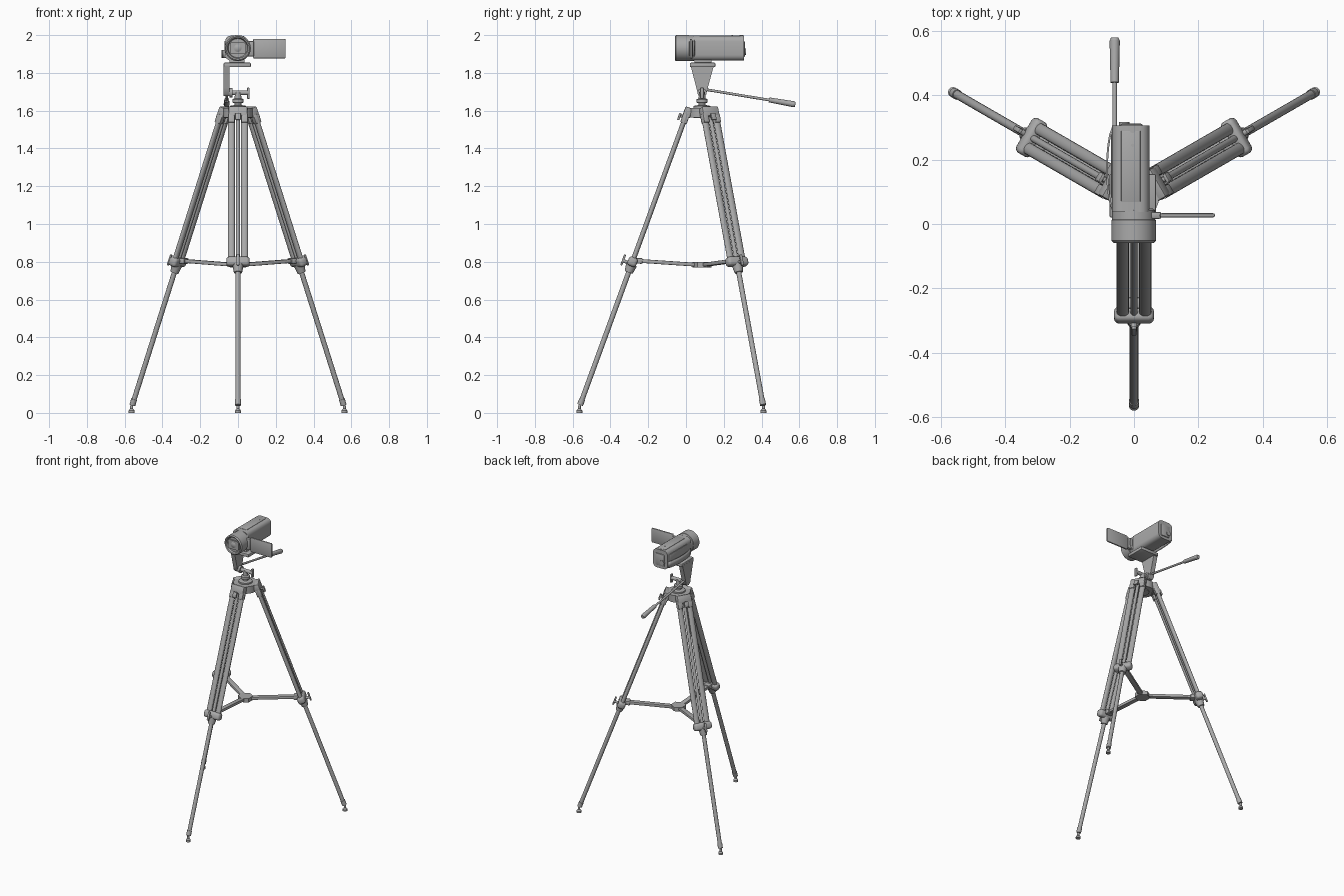
import bpy, bmesh, math
from mathutils import Matrix, Vector

if "Cube" in bpy.data.objects:
    bpy.data.objects.remove(bpy.data.objects["Cube"], do_unlink=True)

grey = bpy.data.materials.new("plain grey")
grey.use_nodes = True
grey.diffuse_color = (0.4, 0.4, 0.4, 1)
grey.node_tree.nodes["Principled BSDF"].inputs["Base Color"].default_value = grey.diffuse_color
parts = []
I = Matrix.Identity(4)


def finish(name, bm, mat=I):
    bm.transform(mat)
    bmesh.ops.recalc_face_normals(bm, faces=bm.faces)
    me = bpy.data.meshes.new(name)
    bm.to_mesh(me)
    bm.free()
    me.materials.append(grey)
    ob = bpy.data.objects.new(name, me)
    bpy.context.collection.objects.link(ob)
    parts.append(ob)
    return ob


def box(name, size, loc, mat=I, bevel=0.0, segs=2, axis=None):
    """Box; with an axis, only the edges along that axis are rounded."""
    bm = bmesh.new()
    bmesh.ops.create_cube(bm, size=1)
    bmesh.ops.scale(bm, vec=size, verts=bm.verts)
    if bevel:
        edges = [e for e in bm.edges if axis is None or
                 abs((e.verts[0].co - e.verts[1].co).normalized()[axis]) > 0.9]
        bmesh.ops.bevel(bm, geom=edges, offset=bevel, segments=segs, profile=0.5, affect='EDGES')
    return finish(name, bm, mat @ Matrix.Translation(loc))


def rod(name, p0, p1, r0, r1=None, mat=I, segs=16, squash=(1, 1)):
    """Round bar or cone between two points."""
    p0, p1 = Vector(p0), Vector(p1)
    d = p1 - p0
    bm = bmesh.new()
    bmesh.ops.create_cone(bm, cap_ends=True, segments=segs, radius1=r0,
                          radius2=r0 if r1 is None else r1, depth=d.length)
    bmesh.ops.scale(bm, vec=(squash[0], squash[1], 1), verts=bm.verts)
    rot = d.to_track_quat('Z', 'Y').to_matrix().to_4x4()
    return finish(name, bm, mat @ Matrix.Translation((p0 + p1) / 2) @ rot)


def prism(name, pts, x0, x1, mat=I):
    """Outline in the y-z plane extruded along x."""
    bm = bmesh.new()
    face = bm.faces.new([bm.verts.new((x0, y, z)) for y, z in pts])
    new = bmesh.ops.extrude_face_region(bm, geom=[face])["geom"]
    bmesh.ops.translate(bm, vec=(x1 - x0, 0, 0), verts=[v for v in new if isinstance(v, bmesh.types.BMVert)])
    return finish(name, bm, mat)


def lathe(name, pts, loc, mat=I, segs=40):
    """Profile of (radius, height) spun round the local z axis."""
    bm = bmesh.new()
    vs = [bm.verts.new((r, 0, h)) for r, h in pts]
    edges = [bm.edges.new(p) for p in zip(vs, vs[1:])]
    bmesh.ops.spin(bm, geom=vs + edges, cent=(0, 0, 0), axis=(0, 0, 1),
                   angle=math.tau, steps=segs, use_duplicate=False)
    bmesh.ops.remove_doubles(bm, verts=bm.verts, dist=1e-5)
    return finish(name, bm, Matrix.Translation(loc) @ mat)


# Tripod legs: local z runs up the leg, local -y points outward
CY, FOOT_R, TOP_R = 0.085, 0.65, 0.075
tilt = math.atan2(FOOT_R - TOP_R, 1.57)


def up(h):
    return (h - 0.03) / math.cos(tilt)


for side, turn in (("front", 0), ("left", 120), ("right", -120)):
    base = Matrix.Translation((0, CY, 0)) @ Matrix.Rotation(math.radians(turn), 4, 'Z')
    leg = base @ Matrix.Translation((0, -FOOT_R, 0.03)) @ Matrix.Rotation(-tilt, 4, 'X')

    # Foot and lower leg
    lathe(side + "_foot", [(0, 0), (0.016, 0), (0.016, 0.012), (0.008, 0.022), (0.008, 0.04), (0, 0.04)],
          base @ Vector((0, -FOOT_R, 0)), segs=16)
    rod(side + "_leg_end", (0, 0, 0.012), (0, 0, 0.045), 0.016, mat=leg)
    rod(side + "_lower_leg", (0, 0, 0.03), (0, 0, up(0.8)), 0.0135, mat=leg)

    # Upper leg: flattened outer tubes with a thin one between
    for s in (-1, 1):
        rod(side + "_upper_tube", (s * 0.035, 0, up(0.8)), (s * 0.035, 0, up(1.58)), 0.013,
            mat=leg, squash=(1.45, 1))
    rod(side + "_middle_tube", (0, 0, up(0.8)), (0, 0, up(1.58)), 0.011, mat=leg)

    # Clamp with its collar and wing knob
    zc = up(0.8)
    box(side + "_clamp", (0.124, 0.05, 0.05), (0, 0, zc), leg, 0.016, 3)
    rod(side + "_clamp_collar", (0, 0, zc - 0.06), (0, 0, zc - 0.015), 0.022, 0.03, leg)
    rod(side + "_clamp_shaft", (0, -0.015, zc - 0.012), (0, -0.05, zc - 0.012), 0.009, mat=leg)
    box(side + "_clamp_wing", (0.016, 0.011, 0.06), (0, -0.05, zc - 0.008), leg, 0.004)

    # Shoulder bracket with side cheeks and lock tab
    zs = up(1.58)
    box(side + "_shoulder", (0.1, 0.042, 0.055), (0, 0.002, zs + 0.012), leg, 0.007)
    for s in (-1, 1):
        box(side + "_shoulder_cheek", (0.034, 0.036, 0.05), (s * 0.035, 0, zs - 0.024), leg, 0.005)
    rod(side + "_lock_shaft", (0, 0, zs - 0.012), (0, -0.03, zs - 0.02), 0.008, mat=leg)
    box(side + "_lock_tab", (0.03, 0.012, 0.038), (0, -0.032, zs - 0.024), leg, 0.004)

    # Spreader arm
    a, b = Vector((0, -0.025, 0.784)), Vector((0, -0.35, 0.806))
    slope = math.atan2(b.z - a.z, a.y - b.y)
    arm = base @ Matrix.Translation((a + b) / 2) @ Matrix.Rotation(-slope, 4, 'X')
    box(side + "_spreader_arm", (0.034, (b - a).length, 0.02), (0, 0, 0), arm, 0.004)
    box(side + "_spreader_end", (0.05, 0.035, 0.03), (0, -0.145, 0), arm, 0.006)

rod("spreader_hub", (0, CY, 0.77), (0, CY, 0.798), 0.05, segs=6)

# Tripod crown and neck
rod("crown", (0, CY, 1.565), (0, CY, 1.615), 0.078, segs=24)
lathe("neck", [(0, 1.56), (0.045, 1.56), (0.045, 1.625), (0.018, 1.63), (0.018, 1.64), (0.03, 1.643),
               (0.03, 1.66), (0.018, 1.665), (0.016, 1.70), (0, 1.70)], (0, CY, 0), segs=24)

# Pan head: tilt shaft, wing knob, tapered side arm and platform
rod("tilt_shaft", (-0.05, CY, 1.695), (0.055, CY, 1.695), 0.013)
box("tilt_wing", (0.013, 0.02, 0.06), (0.055, CY, 1.692), bevel=0.004)
rod("tilt_collar", (-0.046, CY, 1.695), (-0.03, CY, 1.695), 0.024)
prism("head_arm", [(0.062, 1.69), (0.075, 1.677), (0.096, 1.677), (0.108, 1.69), (0.115, 1.72),
                   (0.148, 1.84), (0.024, 1.84), (0.055, 1.72)], -0.077, -0.046)
box("platform", (0.145, 0.136, 0.024), (-0.004, 0.088, 1.842), bevel=0.006)
box("camera_plate", (0.08, 0.09, 0.02), (-0.005, 0.09, 1.86), bevel=0.003)

# Pan handle
rod("pan_handle_rod", (-0.06, 0.09, 1.714), (-0.06, 0.46, 1.653), 0.007)
rod("pan_handle_grip", (-0.06, 0.44, 1.657), (-0.06, 0.57, 1.634), 0.013, 0.016)
rod("pan_handle_tip", (-0.06, 0.57, 1.634), (-0.06, 0.579, 1.6325), 0.016, 0.012)

# Camcorder body
ZC = 1.931
box("camera_body", (0.116, 0.268, 0.132), (-0.01, 0.172, ZC), bevel=0.03, segs=4, axis=1)
box("side_panel", (0.008, 0.2, 0.07), (-0.067, 0.18, ZC + 0.004), bevel=0.003)
box("top_cover", (0.06, 0.22, 0.006), (-0.01, 0.18, ZC + 0.065), bevel=0.002)
box("battery", (0.07, 0.02, 0.085), (-0.008, 0.302, ZC - 0.005), bevel=0.006)
rod("viewfinder_cap", (-0.03, 0.3, 1.912), (-0.03, 0.317, 1.912), 0.016)
rod("top_button", (-0.004, 0.292, 1.99), (-0.004, 0.292, 2.0), 0.009)
rod("microphone_dot", (-0.004, 0.245, 1.99), (-0.004, 0.245, 2.0), 0.005)

# Lens barrel, lens surround and glass
along_y = Matrix.Rotation(math.radians(-90), 4, 'X')
lathe("lens_barrel", [(0, -0.044), (0.05, -0.044), (0.055, -0.055), (0.062, -0.059), (0.069, -0.052),
                      (0.069, 0.012), (0.067, 0.014), (0.067, 0.042), (0.06, 0.048), (0, 0.048)],
      (-0.001, 0, ZC), along_y)
box("lens_surround", (0.084, 0.012, 0.064), (-0.001, -0.046, ZC), bevel=0.014, segs=3, axis=1)
lathe("lens_glass", [(0, -0.058), (0.012, -0.056), (0.024, -0.05), (0.024, -0.045), (0, -0.045)],
      (-0.001, 0, ZC), along_y, segs=24)

# Fold-out screen and hinge
box("screen_hinge", (0.05, 0.022, 0.08), (0.06, 0.027, 1.928), bevel=0.006)
box("screen_panel", (0.172, 0.013, 0.104), (0.166, 0.027, 1.928), bevel=0.006)

# Hand strap: a thin bowed band along the right side
bm = bmesh.new()
rows = []
for i in range(13):
    t = i / 12
    x = -0.066 - 0.018 * math.sin(math.pi * t) ** 0.6
    rows.append([bm.verts.new((x, 0.045 + 0.255 * t, z)) for z in (1.878, 1.922)])
for p, q in zip(rows, rows[1:]):
    bm.faces.new((p[0], q[0], q[1], p[1]))
strap = finish("hand_strap", bm)
solid = strap.modifiers.new("thickness", 'SOLIDIFY')
solid.thickness = 0.006
solid.offset = 0

# Smooth shading with sharp edges kept
bpy.ops.object.select_all(action='DESELECT')
for ob in parts:
    ob.select_set(True)
bpy.context.view_layer.objects.active = parts[0]
bpy.ops.object.shade_smooth_by_angle(angle=math.radians(35))
